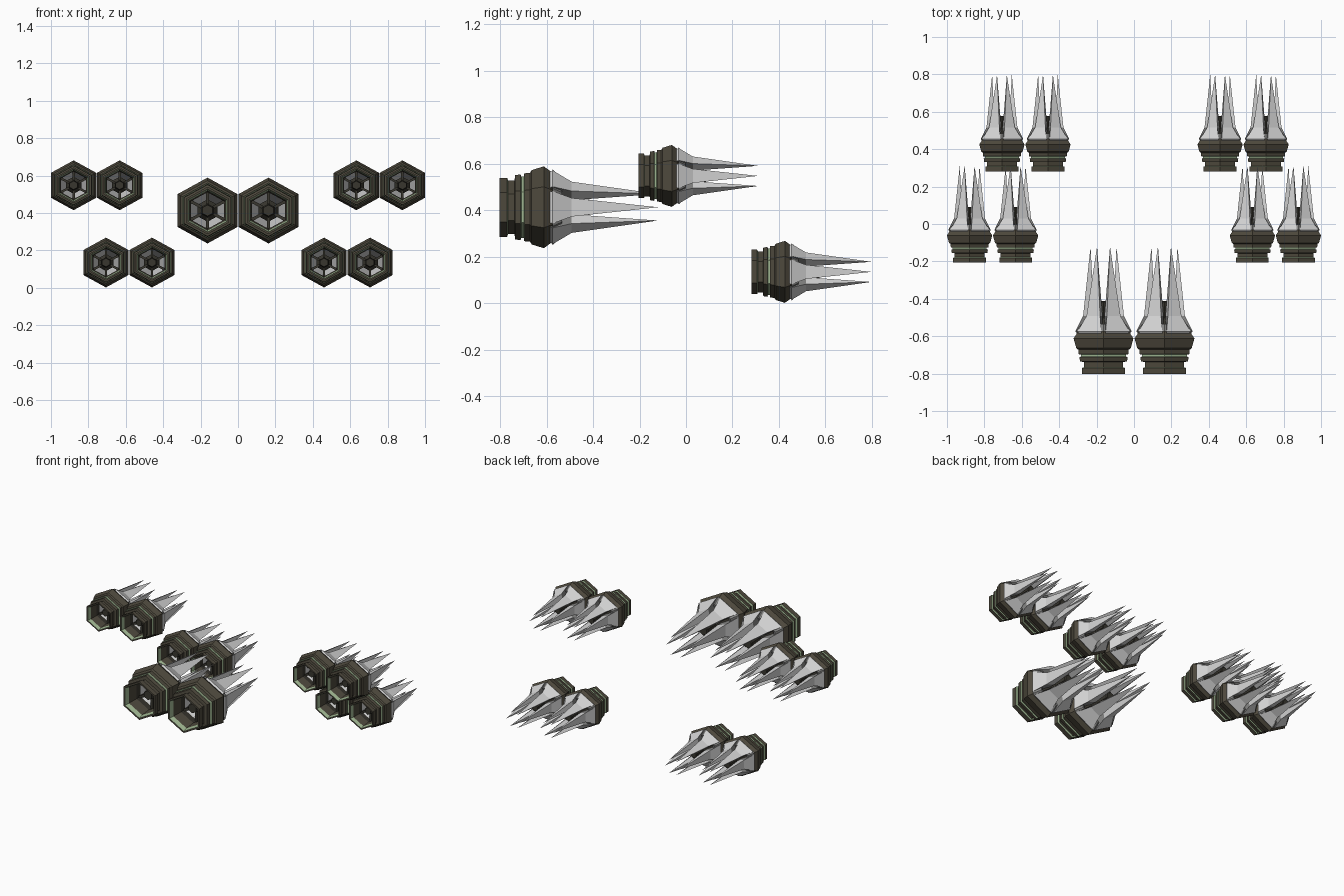
import bpy, bmesh, math
from mathutils import Vector

if "Cube" in bpy.data.objects:
    bpy.data.objects.remove(bpy.data.objects["Cube"])


def mat(name, rgb):
    m = bpy.data.materials.new(name)
    m.diffuse_color = (*rgb, 1)
    m.use_nodes = True
    m.node_tree.nodes["Principled BSDF"].inputs["Base Color"].default_value = m.diffuse_color
    return m


MATS = [mat("olive_metal", (0.075, 0.066, 0.046)),
        mat("dark_metal", (0.040, 0.037, 0.028)),
        mat("pale_green", (0.34, 0.46, 0.28)),
        mat("flame_grey", (0.66, 0.66, 0.66)),
        mat("mid_grey", (0.24, 0.24, 0.235))]
OLIVE, DARK, GREEN, FLAME, MID = range(5)
XS = 1.05  # slight sideways stretch of the hexagons

# Nozzle wall: (distance back, corner radius, colour of the band that follows)
PROFILE = [(0.00, 0.127, OLIVE), (0.032, 0.127, GREEN), (0.036, 0.116, OLIVE),
           (0.064, 0.116, OLIVE), (0.067, 0.138, OLIVE), (0.090, 0.142, GREEN),
           (0.093, 0.132, GREEN), (0.104, 0.132, GREEN), (0.106, 0.146, OLIVE),
           (0.130, 0.148, OLIVE), (0.138, 0.160, OLIVE), (0.190, 0.176, OLIVE),
           (0.230, 0.147, DARK), (0.230, 0.115, DARK), (0.100, 0.098, OLIVE),
           (0.030, 0.106, GREEN), (0.00, 0.115, OLIVE)]


def polar(r, ang, y, side=0.0):
    """Point at a radius and angle round the nozzle axis, with a sideways offset."""
    c, s = math.cos(ang), math.sin(ang)
    return Vector(((r * c - side * s) * XS, y, r * s + side * c))


def finish(bm, name, loc, scale):
    bmesh.ops.recalc_face_normals(bm, faces=bm.faces)
    me = bpy.data.meshes.new(name)
    bm.to_mesh(me)
    bm.free()
    for m in MATS:
        me.materials.append(m)
    ob = bpy.data.objects.new(name, me)
    ob.location = loc
    ob.scale = (scale,) * 3
    bpy.context.collection.objects.link(ob)


def hex_lathe(bm, profile, closed):
    rings = [[bm.verts.new(polar(r, math.radians(30 + 60 * k), y)) for k in range(6)]
             for y, r, _ in profile]
    n = len(rings)
    for i in range(n if closed else n - 1):
        a, b = rings[i], rings[(i + 1) % n]
        for k in range(6):
            f = bm.faces.new((a[k], a[k - 1], b[k - 1], b[k]))
            f.material_index = profile[i][2]
    if not closed:
        for ring in (rings[0], rings[-1]):
            bm.faces.new(ring).material_index = profile[0][2]


def thruster(prefix, loc, scale):
    # stepped hexagonal nozzle
    bm = bmesh.new()
    hex_lathe(bm, PROFILE, True)
    finish(bm, prefix + "_nozzle", loc, scale)

    # grey collar that the flame spikes grow out of
    bm = bmesh.new()
    hex_lathe(bm, [(0.227, 0.163, MID), (0.268, 0.128, MID), (0.262, 0.110, MID),
                   (0.227, 0.110, MID)], True)
    finish(bm, prefix + "_collar", loc, scale)

    # central plug with six fins reaching to the wall
    bm = bmesh.new()
    hex_lathe(bm, [(0.09, 0.03, DARK), (0.13, 0.037, DARK), (0.20, 0.037, DARK),
                   (0.23, 0.060, DARK), (0.27, 0.052, DARK), (0.30, 0.034, DARK),
                   (0.385, 0.034, DARK), (0.39, 0.028, DARK)], False)
    for k in range(6):
        a = math.radians(30 + 60 * k)
        pts = [bm.verts.new(polar(r, a, y, s)) for s in (-0.008, 0.008)
               for r, y in ((0.03, 0.13), (0.11, 0.13), (0.12, 0.235), (0.03, 0.30))]
        faces = [pts[:4], pts[4:]] + [[pts[i], pts[(i + 1) % 4], pts[4 + (i + 1) % 4], pts[4 + i]]
                                      for i in range(4)]
        for f in faces:
            bm.faces.new(f).material_index = DARK
    finish(bm, prefix + "_core", loc, scale)

    # six flame spikes, one per flat side: base, shoulder, tip
    bm = bmesh.new()
    for k in range(6):
        a = math.radians(60 * k)
        rows = []
        for y, r_out, w_out, r_in, w_in, y_in in ((0.228, 0.143, 0.070, 0.085, 0.045, 0.14),
                                                  (0.310, 0.104, 0.040, 0.048, 0.022, 0.31)):
            rows.append([bm.verts.new(polar(r, a, yy, s)) for r, s, yy in
                         ((r_out, -w_out, y), (r_out, w_out, y),
                          (r_in, w_in, y_in), (r_in, -w_in, y_in))])
        tip = bm.verts.new(polar(0.066, a, 0.682))
        bm.faces.new(rows[0]).material_index = FLAME
        for i in range(4):
            j = (i + 1) % 4
            f = bm.faces.new((rows[0][i], rows[0][j], rows[1][j], rows[1][i]))
            f.material_index = MID if i in (1, 3) else FLAME   # darker flanks
            bm.faces.new((rows[1][i], rows[1][j], tip)).material_index = FLAME
    finish(bm, prefix + "_flame", loc, scale)


# Main pair, upper outer pairs and lower rear pairs, mirrored left and right
LAYOUT = [("main", 0.163, -0.802, 0.413, 1.0),
          ("upper_inner", 0.633, -0.205, 0.548, 0.757),
          ("upper_outer", 0.879, -0.205, 0.548, 0.757),
          ("lower_inner", 0.460, 0.282, 0.135, 0.757),
          ("lower_outer", 0.706, 0.282, 0.135, 0.757)]
for name, x, y, z, s in LAYOUT:
    for side, sign in (("left", -1), ("right", 1)):
        thruster(f"{name}_{side}", (sign * x, y, z), s)
